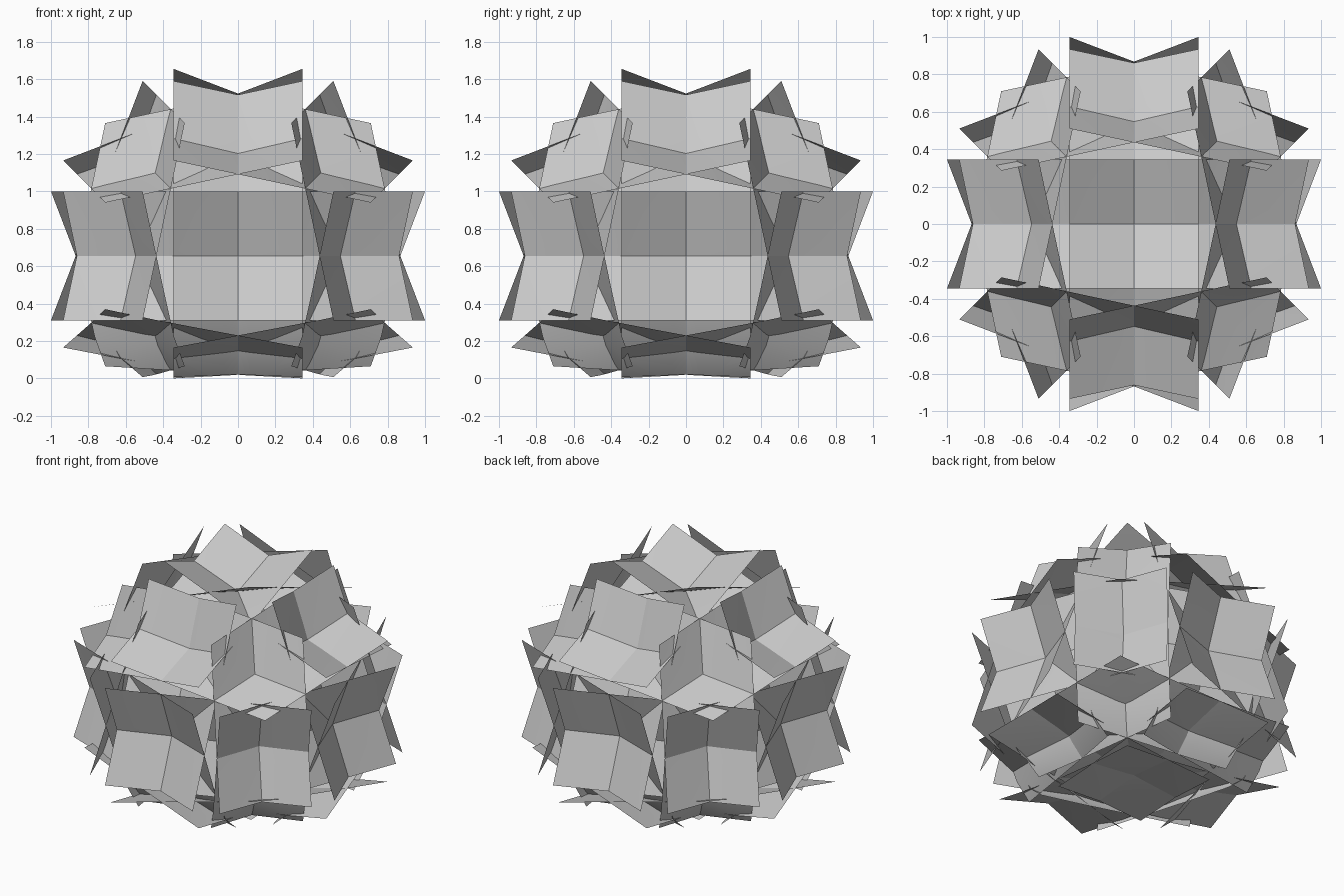
import bpy, bmesh
from itertools import permutations, product
from mathutils import Vector

if "Cube" in bpy.data.objects:
    bpy.data.objects.remove(bpy.data.objects["Cube"])

MID = 0.655  # height of the ball's centre
CUTS = 4     # divisions along each leaf card

# One leaf card: the enlarged face of a 24-sided quad ball.
# All 24 cards follow from it by cube symmetry.
CARD = [Vector(p) for p in
        ((-.345, -.345, 1), (.935, -.345, .51), (.71, .71, .285), (-.345, .935, .51))]

# Squash of the underside: depth below centre -> squashed depth
SQUASH = [(.345, .345), (.51, .49), (.71, .59), (.865, .635), (.935, .648), (1.0, .655)]


def squash(z):
    d = -z
    if d <= SQUASH[0][0]:
        return z
    for (a, fa), (b, fb) in zip(SQUASH, SQUASH[1:]):
        if d <= b + 1e-6:
            return -(fa + (fb - fa) * (d - a) / (b - a))
    return -SQUASH[-1][1]


def add_card(bm, q):
    # grid blended between the four corners
    rows = []
    for i in range(CUTS + 1):
        u = i / CUTS
        a, b = q[0].lerp(q[1], u), q[3].lerp(q[2], u)
        row = [a.lerp(b, j / CUTS) for j in range(CUTS + 1)]
        rows.append([bm.verts.new((p.x, p.y, squash(p.z) + MID)) for p in row])
    for r0, r1 in zip(rows, rows[1:]):
        for j in range(CUTS):
            f = bm.faces.new((r0[j], r1[j], r1[j + 1], r0[j + 1]))
            f.smooth = True


bm = bmesh.new()
seen = set()
for perm in permutations(range(3)):
    for sign in product((1, -1), repeat=3):
        q = [Vector([p[perm[i]] * sign[i] for i in range(3)]) for p in CARD]
        key = frozenset(tuple(round(c, 3) for c in p) for p in q)
        if key in seen:
            continue
        seen.add(key)
        # keep every card facing outward
        if (q[1] - q[0]).cross(q[2] - q[0]).dot(sum(q, Vector())) < 0:
            q = [q[0], q[3], q[2], q[1]]
        add_card(bm, q)

me = bpy.data.meshes.new("bush_leaf_cards")
bm.to_mesh(me)
bm.free()
bush = bpy.data.objects.new("bush_leaf_cards", me)
bpy.context.collection.objects.link(bush)
